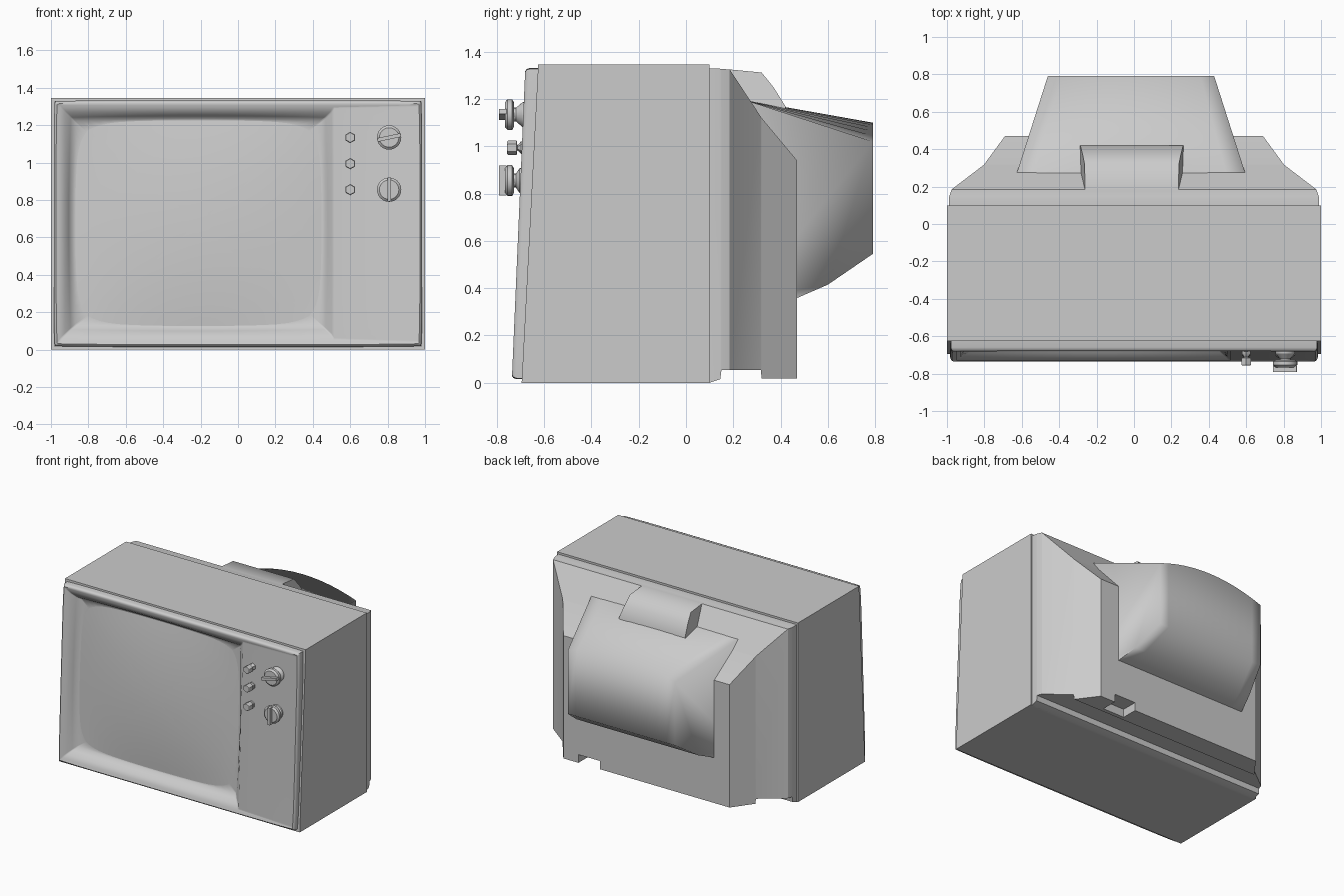
import bpy, bmesh, math
from mathutils import Matrix

if "Cube" in bpy.data.objects:
    bpy.data.objects.remove(bpy.data.objects["Cube"])


def shade(ob, angle):
    bpy.ops.object.select_all(action='DESELECT')
    ob.select_set(True)
    bpy.context.view_layer.objects.active = ob
    bpy.ops.object.shade_smooth_by_angle(angle=math.radians(angle))


def finish(name, bm, angle=30):
    bmesh.ops.remove_doubles(bm, verts=bm.verts, dist=1e-5)
    bmesh.ops.recalc_face_normals(bm, faces=bm.faces)
    me = bpy.data.meshes.new(name)
    bm.to_mesh(me)
    bm.free()
    ob = bpy.data.objects.new(name, me)
    bpy.context.collection.objects.link(ob)
    shade(ob, angle)
    return ob


def loft(name, rings, cap_start=True, cap_end=True, angle=30):
    """Bridge a list of equal-length closed loops."""
    bm = bmesh.new()
    vs = [[bm.verts.new(p) for p in r] for r in rings]
    n = len(vs[0])
    for a, b in zip(vs, vs[1:]):
        for i in range(n):
            j = (i + 1) % n
            bm.faces.new((a[i], a[j], b[j], b[i]))
    if cap_start:
        bm.faces.new(vs[0])
    if cap_end:
        bm.faces.new(vs[-1])
    return finish(name, bm, angle)


def box(name, loc, size, roll=0):
    bm = bmesh.new()
    bmesh.ops.create_cube(bm, size=1)
    bm.transform(Matrix.Translation(loc) @ Matrix.Rotation(roll, 4, 'Y')
                 @ Matrix.Diagonal((*size, 1)))
    return finish(name, bm)


def lathe(name, x, z, profile, sides):
    """Turned part along y; profile is (radius, y)."""
    rings = [[(x + r * math.sin(2 * math.pi * i / sides), y,
               z + r * math.cos(2 * math.pi * i / sides)) for i in range(sides)]
             for r, y in profile]
    return loft(name, rings)


# Cabinet: hollow wrap with a leaning front edge
def cab_y(z):
    return -0.695 + 0.052 * z


def rect(hx, z0, z1, y):
    return [(x, y(z) if callable(y) else y, z)
            for x, z in ((-hx, z0), (hx, z0), (hx, z1), (-hx, z1))]


loft("cabinet", [rect(1, 0, 1.345, 0.1), rect(1, 0, 1.345, cab_y),
                 rect(0.98, 0.02, 1.325, cab_y),
                 rect(0.98, 0.02, 1.325, lambda z: cab_y(z) + 0.15)])

# Back shell: (y, half width, bottom, top) stations, with a cable notch at the foot
stations = [(0.08, 0.99, 0.0, 1.33), (0.1, 0.99, 0.0, 1.33),
            (0.145, 0.988, 0.015, 1.328), (0.15, 0.987, 0.055, 1.327),
            (0.185, 0.975, 0.055, 1.325), (0.316, 0.803, 0.055, 1.126),
            (0.32, 0.8, 0.018, 1.12), (0.47, 0.69, 0.018, 0.94)]
shell = loft("back_shell", [rect(w, z0, z1, y) for y, w, z0, z1 in stations])
notch = box("notch_cutter", (0.475, 0.45, 0.03), (0.18, 0.2, 0.1))
cut = shell.modifiers.new("cable_notch", 'BOOLEAN')
cut.operation = 'DIFFERENCE'
cut.object = notch
bpy.context.view_layer.objects.active = shell
bpy.ops.object.modifier_apply(modifier=cut.name)
bpy.data.objects.remove(notch)
shade(shell, 45)

# Picture tube housing: side profile swept across x, arched and tapering rearward
tube = []
for k in range(13):
    u = -1 + k / 6
    prof = [(0.25, 1.196), (0.79, 1.02 + 0.08 * (1 - u * u)), (0.79, 0.545),
            (0.6, 0.415), (0.45, 0.35), (0.25, 0.35)]
    tube.append([(-0.016 + u * (0.445 + 0.32 * (0.79 - y)), y, z) for y, z in prof])
loft("tube_housing", tube, angle=82)

# Handle block on top of the back slope
block = [(0.185, 1.325), (0.32, 1.312), (0.37, 1.25), (0.42, 1.17),
         (0.42, 1.0), (0.185, 1.0)]
loft("top_block", [[(-0.012 + s * (0.25 + (1.325 - z) * 0.16), y, z)
                    for y, z in block] for s in (-1, 1)], angle=60)


# Front frame and screen: bowed, round-cornered loops on the leaning front plane
def front_y(z):
    return -0.737 + 0.043 * z


def loop(x0, x1, z0, z1, depth, bow=0.0, rnd=0.0, scale=1.0, bulge=0.0, n=20):
    cx, cz, hx, hz = (x0 + x1) / 2, (z0 + z1) / 2, (x1 - x0) / 2, (z1 - z0) / 2
    side = [-math.cos(math.pi * i / n) for i in range(n)]
    square = ([(t, -1) for t in side] + [(1, t) for t in side]
              + [(-t, 1) for t in side] + [(-1, -t) for t in side])
    pts = []
    for u, v in square:
        u, v = u * scale, v * scale
        x = cx + hx * u * (1 - bow * v * v - rnd * v ** 8)
        z = cz + hz * v * (1 - bow * u * u - rnd * u ** 8)
        pts.append((x, front_y(z) + depth - bulge * (1 - u * u) * (1 - v * v), z))
    return pts


loft("front_frame", [
    loop(-0.985, 0.985, 0.015, 1.332, 0.10, rnd=0.006),
    loop(-0.985, 0.985, 0.015, 1.332, 0.02, rnd=0.006),
    loop(-0.98, 0.98, 0.02, 1.327, 0.006, rnd=0.006),
    loop(-0.972, 0.972, 0.028, 1.318, 0.0, rnd=0.006),
    loop(-0.96, 0.96, 0.04, 1.306, 0.004),
    loop(-0.95, 0.515, 0.055, 1.295, 0.006),
    loop(-0.925, 0.5, 0.08, 1.27, 0.02),
    loop(-0.905, 0.48, 0.1, 1.25, 0.045, bow=0.015),
    loop(-0.885, 0.46, 0.118, 1.235, 0.073, bow=0.025),
    loop(-0.87, 0.447, 0.126, 1.226, 0.075, bow=0.025, rnd=0.075)],
    cap_start=False, cap_end=False, angle=55)

screen = [loop(-0.87, 0.447, 0.126, 1.226, 0.075, 0.025, 0.075, s, 0.035)
          for s in (1, 0.9, 0.8, 0.65, 0.5, 0.3, 0.1)]
loft("screen", screen, cap_start=False, angle=60)

# Control knobs with grip bars
for label, z, roll in (("upper", 1.134, math.radians(-12)),
                       ("lower", 0.855, math.radians(90))):
    lathe(label + "_knob", 0.808, z,
          [(0.055, -0.67), (0.052, front_y(z) - 0.004), (0.028, -0.72), (0.028, -0.727),
           (0.05, -0.727), (0.065, -0.735), (0.065, -0.755), (0.052, -0.766)], 24)
    box(label + "_knob_grip", (0.808, -0.775, z), (0.128, 0.032, 0.02), roll)

# Small push buttons
for i, z in enumerate((1.134, 0.994, 0.855)):
    lathe("button_%d" % (i + 1), 0.6, z,
          [(0.027, -0.67), (0.026, front_y(z) - 0.004), (0.012, -0.712), (0.015, -0.714),
           (0.03, -0.716), (0.03, -0.752), (0.026, -0.757)], 6)
